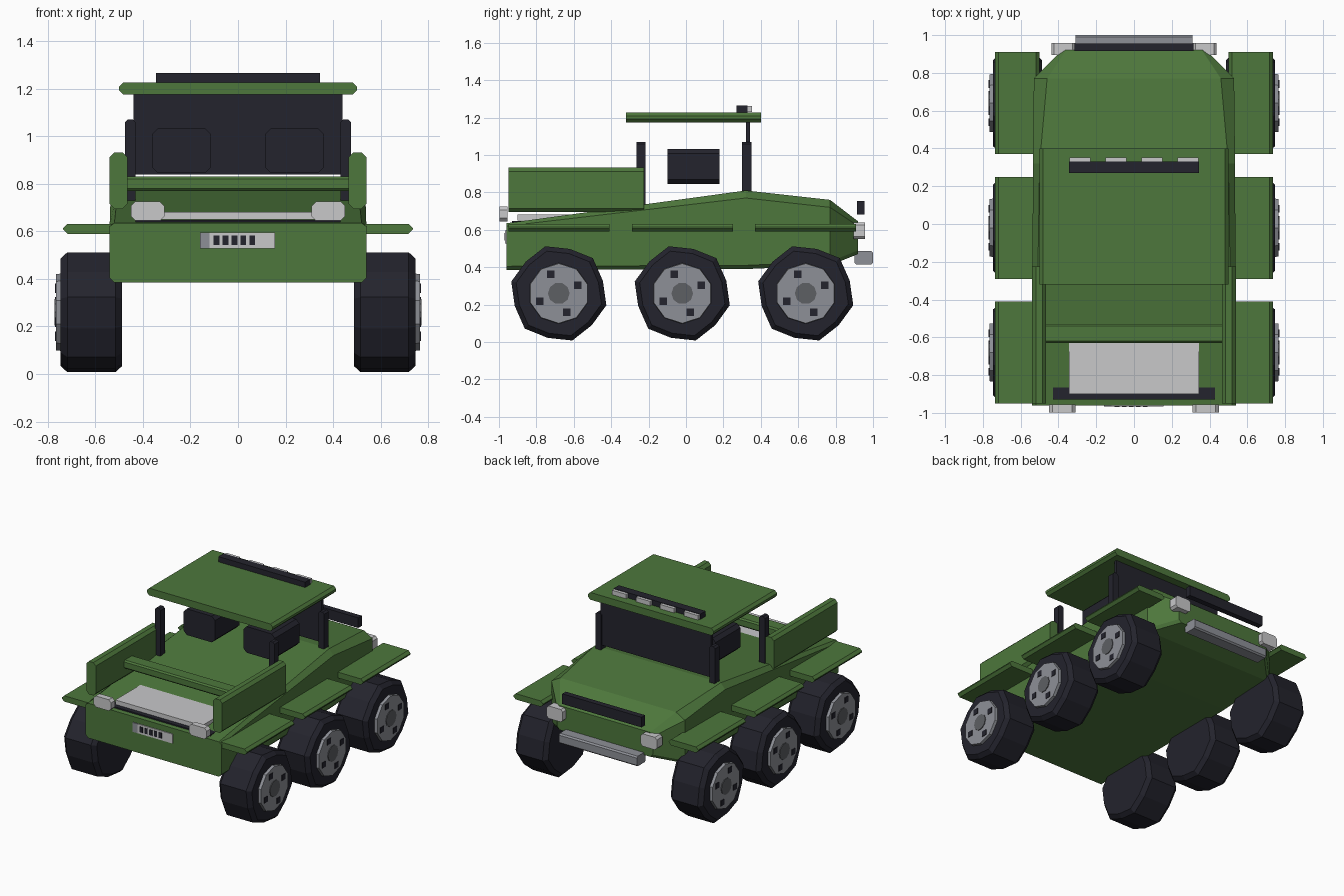
import bpy, bmesh, math

if "Cube" in bpy.data.objects:
    bpy.data.objects.remove(bpy.data.objects["Cube"])


def mat(name, rgb):
    m = bpy.data.materials.new(name)
    m.diffuse_color = (*rgb, 1)
    m.use_nodes = True
    m.node_tree.nodes["Principled BSDF"].inputs["Base Color"].default_value = m.diffuse_color
    return m


GREEN = mat("green paint", (0.075, 0.185, 0.045))
DARK = mat("dark rubber", (0.017, 0.017, 0.026))
LIGHT = mat("light grey", (0.58, 0.58, 0.59))
GREY = mat("hub grey", (0.27, 0.28, 0.31))
MID = mat("dark grey", (0.11, 0.115, 0.125))


def finish(name, bm, m):
    bmesh.ops.recalc_face_normals(bm, faces=bm.faces)
    me = bpy.data.meshes.new(name)
    bm.to_mesh(me)
    bm.free()
    me.materials.append(m)
    ob = bpy.data.objects.new(name, me)
    bpy.context.collection.objects.link(ob)
    return ob


def box(name, x, y, z, m, chamfer=0, axis=1):
    """Box from ranges; chamfers the edges running along one axis."""
    bm = bmesh.new()
    bmesh.ops.create_cube(bm, size=1)
    for v in bm.verts:
        for i, r in enumerate((x, y, z)):
            v.co[i] = (r[0] + r[1]) / 2 + v.co[i] * (r[1] - r[0])
    if chamfer:
        along = [e for e in bm.edges
                 if abs(e.verts[0].co[axis] - e.verts[1].co[axis]) > 1e-5]
        bmesh.ops.bevel(bm, geom=along, offset=chamfer, segments=1,
                        profile=0.5, affect='EDGES')
    return finish(name, bm, m)


def pair(name, x, y, z, m, chamfer=0, axis=1):
    box(name + "_right", x, y, z, m, chamfer, axis)
    box(name + "_left", (-x[1], -x[0]), y, z, m, chamfer, axis)


def loft(name, rings, m):
    """Skin closed rings of points and cap both ends."""
    bm = bmesh.new()
    vs = [[bm.verts.new(p) for p in r] for r in rings]
    n = len(vs[0])
    for a, b in zip(vs, vs[1:]):
        for i in range(n):
            j = (i + 1) % n
            bm.faces.new((a[i], a[j], b[j], b[i]))
    bm.faces.new(vs[0])
    bm.faces.new(vs[-1])
    return finish(name, bm, m)


def disc(name, xs, cy, cz, radii, m, n, phase, dips=1.0):
    """Lathed disc around the x axis; odd corners may dip inwards."""
    rings = []
    for x, r in zip(xs, radii):
        ring = []
        for i in range(n):
            a = math.radians(phase + 360 * i / n)
            k = r * (dips if i % 2 else 1)
            ring.append((x, cy + k * math.cos(a), cz + k * math.sin(a)))
        rings.append(ring)
    return loft(name, rings, m)


# hull: y, top half width, top z, side half width, shoulder z, bottom z
stations = [
    (-0.96, 0.52, 0.635, 0.54, 0.62, 0.385),
    (0.32, 0.50, 0.81, 0.535, 0.77, 0.39),
    (0.77, 0.46, 0.76, 0.53, 0.72, 0.41),
    (0.92, 0.36, 0.645, 0.38, 0.62, 0.47),
]
rings = []
for y, tw, tz, w, sz, bz in stations:
    half = [(tw, tz), (w, sz), (w, bz + 0.02), (w - 0.02, bz)]
    rings.append([(px, y, pz) for px, pz in half]
                 + [(-px, y, pz) for px, pz in reversed(half)])
loft("hull", rings, GREEN)

# six wheels and their fenders
CZ = 0.26
for row, cy in (("rear", -0.68), ("middle", -0.02), ("front", 0.64)):
    for side, s in (("right", 1), ("left", -1)):
        tag = f"{row}_{side}"
        disc("tire_" + tag, [s * v for v in (0.487, 0.515, 0.718, 0.746)], cy, CZ,
             (0.235, 0.262, 0.262, 0.235), DARK, 12, 106, 0.935)
        disc("hub_" + tag, [s * 0.74, s * 0.766], cy, CZ, (0.163, 0.16), GREY, 10, 18)
        disc("hub_cap_" + tag, [s * 0.76, s * 0.771], cy, CZ, (0.058, 0.058), MID, 10, 0)
        for i in range(4):
            a = math.radians(23 + 90 * i)
            by, bz = cy + 0.11 * math.cos(a), CZ + 0.11 * math.sin(a)
            box(f"wheel_bolt_{tag}_{i}", sorted((s * 0.76, s * 0.77)),
                (by - 0.02, by + 0.02), (bz - 0.02, bz + 0.02), DARK)
    pair("fender_" + row, (0.50, 0.735), (cy - 0.27, cy + 0.27), (0.59, 0.632), GREEN, 0.018)

# cargo bed
pair("bed_wall", (0.465, 0.54), (-0.95, -0.225), (0.695, 0.932), GREEN, 0.02)
box("bed_crossbar", (-0.465, 0.465), (-0.63, -0.53), (0.77, 0.83), GREEN, 0.01, 0)
box("bed_base", (-0.43, 0.43), (-0.93, -0.83), (0.63, 0.648), DARK)
box("bed_panel", (-0.345, 0.345), (-0.90, -0.54), (0.65, 0.682), LIGHT)

# cabin: roof, windshield, pillars, seats
box("roof", (-0.50, 0.50), (-0.32, 0.40), (1.175, 1.227), GREEN, 0.018)
box("windshield", (-0.44, 0.44), (0.32, 0.342), (0.84, 1.18), DARK)
pair("front_pillar", (0.43, 0.475), (0.30, 0.35), (0.79, 1.07), DARK, 0.012)
pair("rear_pillar", (0.43, 0.475), (-0.265, -0.217), (0.715, 1.07), DARK, 0.012)
pair("seat", (0.113, 0.362), (-0.10, 0.18), (0.845, 1.033), DARK, 0.025)

# roof light bar
box("roof_light_bar", (-0.345, 0.345), (0.27, 0.33), (1.225, 1.265), DARK)
for i in range(4):
    cx = -0.285 + 0.19 * i
    box(f"roof_lamp_{i}", (cx - 0.056, cx + 0.056), (0.325, 0.352), (1.23, 1.262), LIGHT)

# nose: grille bar, headlights, bumper
box("grille_bar", (-0.315, 0.315), (0.915, 0.955), (0.682, 0.755), DARK)
pair("headlight", (0.31, 0.438), (0.895, 0.957), (0.55, 0.64), LIGHT, 0.015)
box("bumper", (-0.31, 0.31), (0.90, 1.0), (0.415, 0.487), GREY, 0.01, 0)

# tail: lamps and blank number plate with block marks
pair("tail_lamp", (0.31, 0.45), (-0.998, -0.955), (0.645, 0.725), LIGHT, 0.018)
box("plate", (-0.12, 0.155), (-0.967, -0.955), (0.528, 0.595), LIGHT)
box("plate_strip", (-0.16, -0.12), (-0.967, -0.955), (0.528, 0.595), GREY)
for i in range(5):
    cx = -0.09 + 0.0375 * i
    box(f"plate_mark_{i}", (cx - 0.012, cx + 0.012), (-0.97, -0.96), (0.542, 0.582), DARK)
